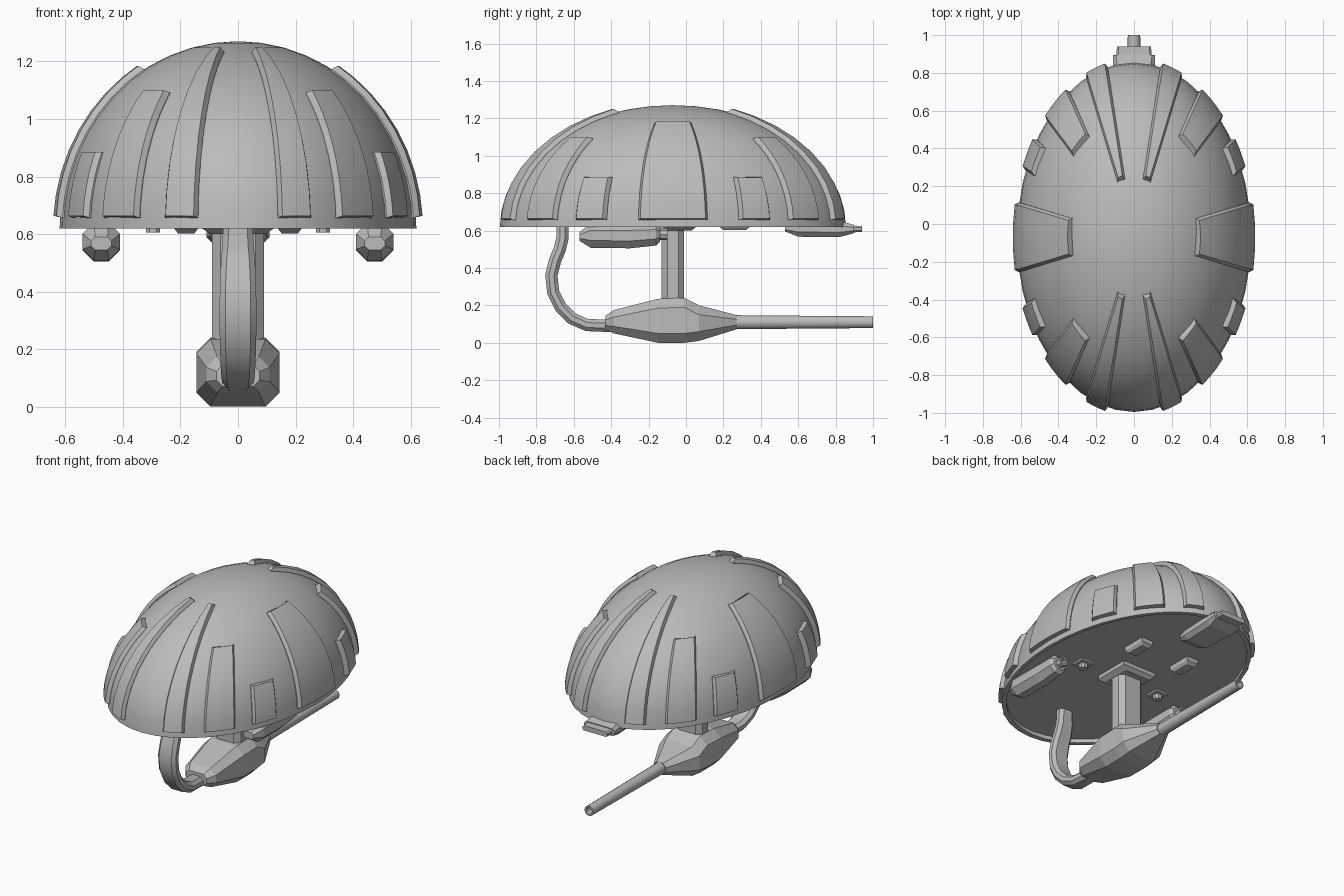
import bpy, bmesh, math
from mathutils import Vector

if "Cube" in bpy.data.objects:
    bpy.data.objects.remove(bpy.data.objects["Cube"])

grey = bpy.data.materials.new("hull grey")
grey.diffuse_color = (0.5, 0.5, 0.5, 1)
grey.use_nodes = True
grey.node_tree.nodes["Principled BSDF"].inputs["Base Color"].default_value = grey.diffuse_color

CY, BASE = -0.07, 0.62            # dome centre and rim height
AX, AY, AZ = 0.62, 0.925, 0.65    # dome half sizes


def loft(name, rings, smooth=None):
    """Skin a list of equal-length closed rings and cap both ends."""
    bm = bmesh.new()
    vs = [[bm.verts.new(p) for p in r] for r in rings]
    n = len(rings[0])
    for a, b in zip(vs, vs[1:]):
        for i in range(n):
            j = (i + 1) % n
            bm.faces.new((a[i], a[j], b[j], b[i]))
    bm.faces.new(vs[0])
    bm.faces.new(vs[-1])
    bmesh.ops.remove_doubles(bm, verts=bm.verts, dist=1e-5)
    bmesh.ops.recalc_face_normals(bm, faces=bm.faces)
    me = bpy.data.meshes.new(name)
    bm.to_mesh(me)
    bm.free()
    me.materials.append(grey)
    ob = bpy.data.objects.new(name, me)
    bpy.context.collection.objects.link(ob)
    if smooth:
        bpy.ops.object.select_all(action='DESELECT')
        ob.select_set(True)
        bpy.context.view_layer.objects.active = ob
        bpy.ops.object.shade_smooth_by_angle(angle=math.radians(smooth))
    return ob


def chamfer(w, h, c):
    """Rectangle with cut corners, half sizes w and h."""
    c = min(c, w * 0.6, h * 0.6)
    return [(w, -h + c), (w, h - c), (w - c, h), (-w + c, h),
            (-w, h - c), (-w, -h + c), (-w + c, -h), (w - c, -h)]


def along_y(name, sections, x0=0):
    """Body lofted along y from (y, half width, z low, z high, corner cut)."""
    return loft(name, [[(x0 + px, y, (lo + hi) / 2 + pz)
                        for px, pz in chamfer(w, (hi - lo) / 2, c)]
                       for y, w, lo, hi, c in sections])


def along_z(name, x, y, sections):
    """Body lofted along z from (z, half x, half y, corner cut)."""
    return loft(name, [[(x + px, y + py, z) for px, py in chamfer(w, d, c)]
                       for z, w, d, c in sections])


def tube(name, x, z, sections, n=10):
    """Round tube along y from (y, radius)."""
    return loft(name, [[(x + r * math.cos(t * math.tau / n), y,
                         z + r * math.sin(t * math.tau / n)) for t in range(n)]
                       for y, r in sections], 40)


def on_dome(az, el, t=0, sx=1, sy=1):
    """Dome point; azimuth is measured from the front, t is the offset."""
    a, e = math.radians(az), math.radians(el)
    return (sx * (AX + t) * math.sin(a) * math.cos(e),
            CY - sy * (AY + t) * math.cos(a) * math.cos(e),
            BASE + (AZ + t) * math.sin(e))


# dome shell with recessed floor
SEG, ROWS = 40, 12


def flat_ring(z, f):
    return [(AX * f * math.sin(k * math.tau / SEG),
             CY - AY * f * math.cos(k * math.tau / SEG), z) for k in range(SEG)]


shell = [flat_ring(0.645, 0.965), flat_ring(BASE, 0.965)]
shell += [[on_dome(k * 360 / SEG, r * 90 / ROWS) for k in range(SEG)]
          for r in range(ROWS)]
shell.append([on_dome(k * 360 / SEG, 89.5) for k in range(SEG)])
loft("dome_shell", shell, 35)


# raised armour strips following the dome
def strip(name, a0, a1, top, sx, sy):
    rows, bottom = 8, 3.2
    rings = []
    for r in range(rows + 1):
        el = bottom + (top - bottom) * r / rows
        out = el + (0.5 if r == 0 else -0.9 if r == rows else 0)
        inset = 0.9 / math.cos(math.radians(el))
        ring = [on_dome(a0, el, -0.02, sx, sy), on_dome(a0, el, 0.004, sx, sy)]
        ring += [on_dome(a0 + inset + (a1 - a0 - 2 * inset) * k / 3, out, 0.024, sx, sy)
                 for k in range(4)]
        ring += [on_dome(a1, el, 0.004, sx, sy), on_dome(a1, el, -0.02, sx, sy)]
        rings.append(ring)
    loft(name, rings, 25)


for sx in (1, -1):
    for sy in (1, -1):
        strip("long_strip", 13, 24, 70, sx, sy)
        strip("middle_strip", 33.5, 48, 46.3, sx, sy)
        strip("short_strip", 56, 67.5, 24, sx, sy)
    strip("side_plate", 78.5, 101.5, 57.8, sx, 1)

# central post and its mounting plate
along_z("post", 0, -0.07, [(0.15, 0.09, 0.06, 0.03), (0.65, 0.09, 0.06, 0.03)])
along_z("post_plate", 0, -0.07, [(0.65, 0.125, 0.125, 0.005), (0.62, 0.125, 0.125, 0.005),
                                 (0.60, 0.095, 0.1, 0.005)])

# hanging gun body and barrel
along_y("gun_body", [(-0.43, 0.075, 0.07, 0.145, 0.03), (-0.385, 0.11, 0.05, 0.175, 0.04),
                     (-0.15, 0.145, 0.0, 0.235, 0.05), (-0.01, 0.145, 0.0, 0.24, 0.05),
                     (0.07, 0.145, 0.01, 0.2, 0.05), (0.27, 0.045, 0.072, 0.148, 0.025)])
tube("gun_barrel", 0, 0.11, [(0.2, 0.04), (0.4, 0.038), (1.0, 0.033), (1.0, 0.022), (0.92, 0.022)])

# curved feed strap from dome to gun body
path = [Vector((0, y, z)) for y, z in
        [(-0.66, 0.66), (-0.66, 0.56), (-0.675, 0.5), (-0.70, 0.44), (-0.72, 0.36),
         (-0.71, 0.27), (-0.67, 0.19), (-0.61, 0.13), (-0.53, 0.095), (-0.40, 0.09)]]
rings = []
for i, p in enumerate(path):
    d = (path[min(i + 1, len(path) - 1)] - path[max(i - 1, 0)]).normalized()
    side = Vector((0, -d.z, d.y))
    w = 0.05 + 0.014 * math.sin(math.pi * i / (len(path) - 1))
    rings.append([p + Vector((a, 0, 0)) + side * b for a, b in chamfer(w, 0.033, 0.025)])
loft("feed_strap", rings, 25)

# side gun pods under the dome with short muzzles, sensors and vents
for s in (1, -1):
    x = 0.475 * s
    along_y("side_pod", [(-0.57, 0.035, 0.545, 0.59, 0.02), (-0.51, 0.065, 0.508, 0.64, 0.04),
                         (-0.30, 0.065, 0.505, 0.64, 0.04), (-0.16, 0.06, 0.52, 0.64, 0.035),
                         (-0.14, 0.045, 0.54, 0.62, 0.03)], x)
    tube("side_muzzle", x, 0.58, [(-0.16, 0.03), (-0.10, 0.03), (-0.10, 0.018), (-0.13, 0.018)], 8)
    along_z("sensor_plate", 0.295 * s, -0.13, [(0.65, 0.05, 0.05, 0.004), (0.635, 0.045, 0.045, 0.004)])
    along_z("sensor_nub", 0.295 * s, -0.13, [(0.65, 0.026, 0.026, 0.012), (0.605, 0.024, 0.024, 0.012)])
    along_z("floor_block", 0.18 * s, 0.26, [(0.65, 0.045, 0.085, 0.003), (0.62, 0.042, 0.082, 0.003),
                                            (0.602, 0.028, 0.06, 0.003)])

# rear pod at the rim
along_y("rear_pod", [(0.53, 0.08, 0.595, 0.64, 0.01), (0.60, 0.10, 0.567, 0.65, 0.025),
                     (0.82, 0.11, 0.565, 0.65, 0.025), (0.895, 0.11, 0.585, 0.632, 0.015)])
along_y("rear_pod_tip", [(0.88, 0.095, 0.59, 0.628, 0.01), (0.94, 0.09, 0.592, 0.624, 0.01)])
